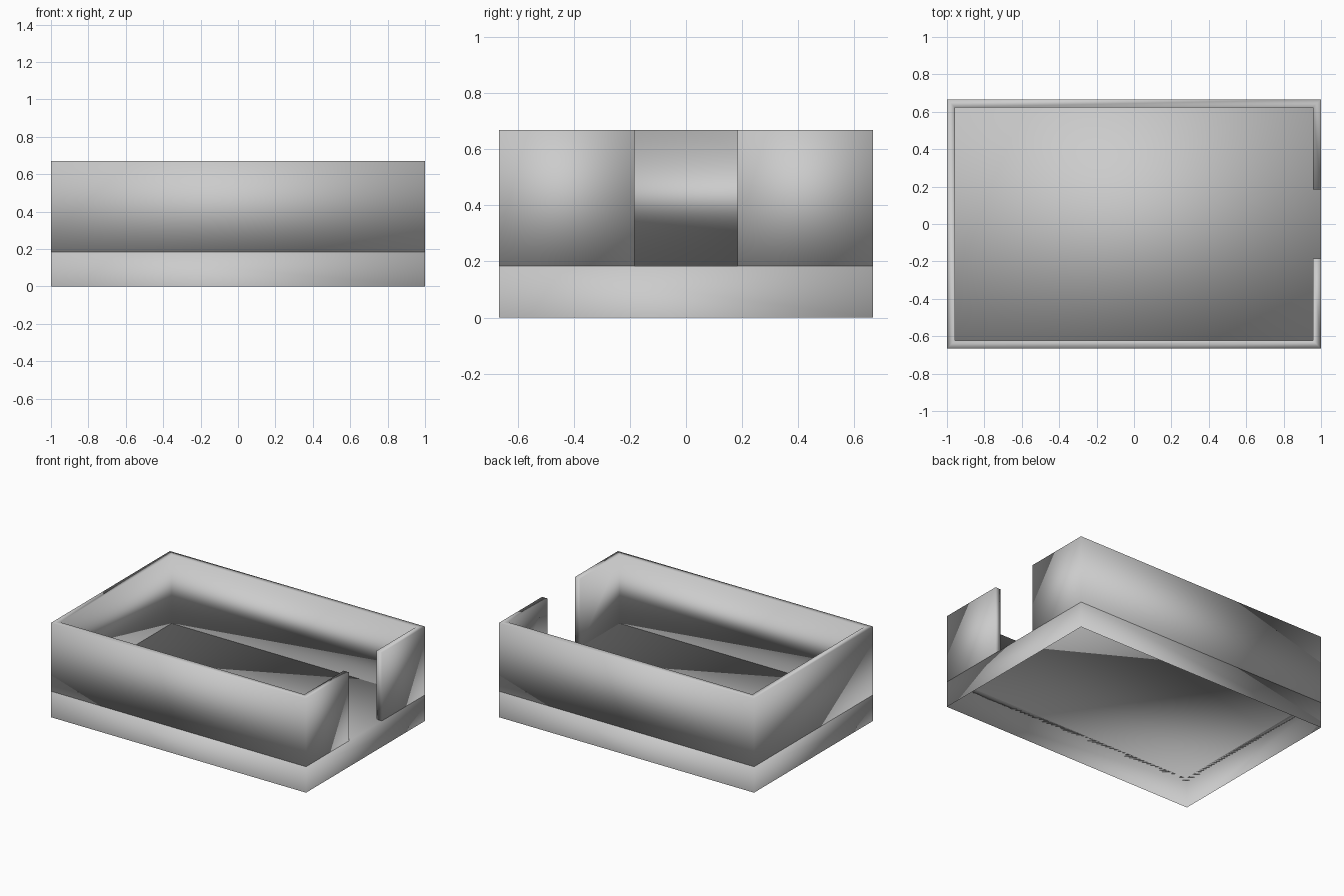
import bpy, bmesh

if "Cube" in bpy.data.objects:
    bpy.data.objects.remove(bpy.data.objects["Cube"])

HX, HY = 1.0, 0.666          # outer half sizes
IX, IY = 0.957, 0.624        # inner half sizes
FLOOR, TOP, GAP = 0.184, 0.669, 0.184


def finish(bm, name):
    mesh = bpy.data.meshes.new(name)
    bm.to_mesh(mesh)
    bm.free()
    mesh.shade_smooth()      # soft shading across every edge
    obj = bpy.data.objects.new(name, mesh)
    bpy.context.collection.objects.link(obj)
    return obj


def u_path(hx, hy):
    # Half of the U-shaped wall, then its mirror image
    half = [(HX if hx == HX else IX, GAP), (hx, hy), (-hx, hy)]
    return half + [(x, -y) for x, y in reversed(half)]


# Base tray: floor with a thin skirt, hollow underneath
bm = bmesh.new()
bmesh.ops.create_cube(bm, size=1)
for v in bm.verts:
    v.co = (v.co.x * 2 * HX, v.co.y * 2 * HY, FLOOR if v.co.z > 0 else 0)
bm.normal_update()
bottom = [f for f in bm.faces if f.normal.z < -0.5]
bmesh.ops.delete(bm, geom=bottom, context='FACES_ONLY')
finish(bm, "base_tray")

# Walls: U-shaped band with an opening on the right side
bm = bmesh.new()
outer, inner = u_path(HX, HY), u_path(IX, IY)
o = [bm.verts.new((x, y, FLOOR)) for x, y in outer]
i = [bm.verts.new((x, y, FLOOR)) for x, y in inner]
faces = [bm.faces.new((o[k], o[k + 1], i[k + 1], i[k])) for k in range(len(o) - 1)]
raised = bmesh.ops.extrude_face_region(bm, geom=faces, use_keep_orig=True)["geom"]
for v in raised:
    if isinstance(v, bmesh.types.BMVert):
        v.co.z = TOP
bmesh.ops.recalc_face_normals(bm, faces=bm.faces)
finish(bm, "walls")
